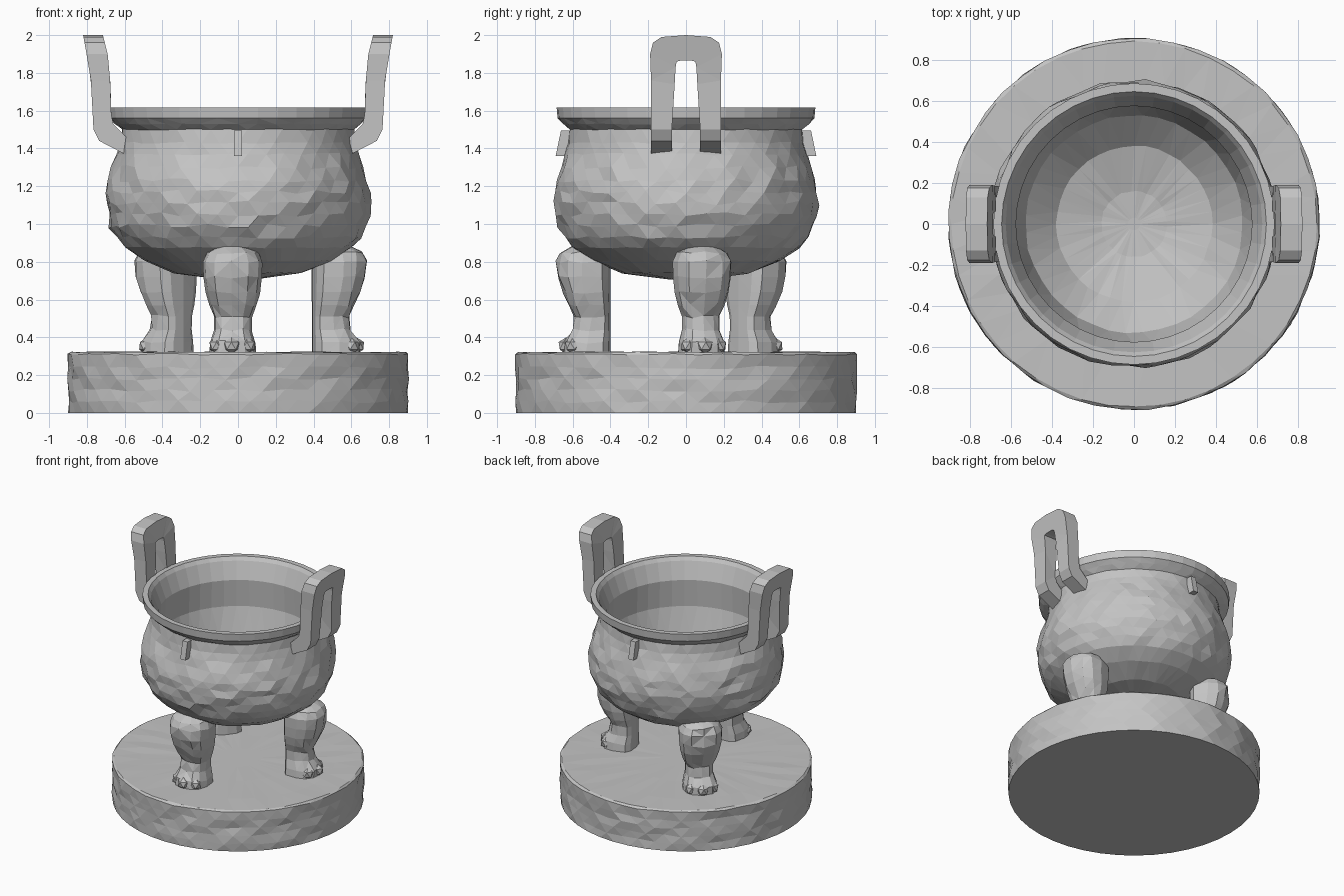
import bpy
import bmesh
import math
import random
from mathutils import Matrix, Vector

random.seed(4)
cube = bpy.data.objects.get("Cube")
if cube:
    bpy.data.objects.remove(cube)

stone = bpy.data.materials.new("grey stone")
stone.use_nodes = True
stone.diffuse_color = (0.55, 0.55, 0.55, 1)
stone.node_tree.nodes["Principled BSDF"].inputs["Base Color"].default_value = (0.55, 0.55, 0.55, 1)


def finish(bm, name):
    """Turn a bmesh into a flat-shaded, triangulated object."""
    bmesh.ops.recalc_face_normals(bm, faces=bm.faces)
    bmesh.ops.triangulate(bm, faces=bm.faces)
    mesh = bpy.data.meshes.new(name)
    bm.to_mesh(mesh)
    bm.free()
    mesh.materials.append(stone)
    obj = bpy.data.objects.new(name, mesh)
    bpy.context.collection.objects.link(obj)
    return obj


def skin(bm, rings):
    """Join consecutive closed rings of points and cap both ends."""
    loops = [[bm.verts.new(p) for p in ring] for ring in rings]
    for low, high in zip(loops, loops[1:]):
        for i in range(len(low)):
            j = (i + 1) % len(low)
            bm.faces.new((low[i], low[j], high[j], high[i]))
    bm.faces.new(loops[0])
    bm.faces.new(loops[-1])


def lathe(name, profile, sides):
    """Revolve (radius, height, roughness) rows with chiselled irregularity."""
    rings = []
    for k, (radius, z, rough) in enumerate(profile):
        ring = []
        for i in range(sides):
            a = math.tau * (i + 0.5 * (k % 2) * (rough > 0)) / sides
            r = radius + random.uniform(-rough, rough)
            ring.append((r * math.cos(a), r * math.sin(a), z + random.uniform(-rough, rough)))
        rings.append(ring)
    bm = bmesh.new()
    skin(bm, rings)
    return finish(bm, name)


def interp(table, t):
    for (a, va), (b, vb) in zip(table, table[1:]):
        if t <= b:
            return va + (vb - va) * max(0, t - a) / (b - a)
    return table[-1][1]


# Round plinth with a rough chiselled side
lathe("plinth", [
    (0.9, 0, 0), (0.9, 0.06, 0.008), (0.9, 0.12, 0.008), (0.9, 0.18, 0.008),
    (0.9, 0.24, 0.008), (0.905, 0.31, 0.004), (0.89, 0.322, 0.002),
    (0.7, 0.322, 0.003), (0.4, 0.322, 0.002), (0.15, 0.322, 0),
], 44)

# Open bowl: outside from the bottom up, over the rim, then down the inside
lathe("bowl", [
    (0.08, 0.705, 0), (0.34, 0.74, 0.004), (0.5, 0.805, 0.004), (0.6, 0.875, 0.004),
    (0.645, 0.93, 0.01), (0.675, 0.99, 0.013), (0.69, 1.05, 0.013), (0.695, 1.11, 0.013),
    (0.693, 1.17, 0.013), (0.685, 1.23, 0.013), (0.665, 1.3, 0.012), (0.64, 1.37, 0.007),
    (0.622, 1.43, 0.005), (0.615, 1.5, 0.003), (0.65, 1.53, 0.003), (0.68, 1.56, 0),
    (0.685, 1.617, 0), (0.645, 1.617, 0), (0.625, 1.59, 0), (0.575, 1.46, 0),
    (0.585, 1.25, 0), (0.53, 1.03, 0.004), (0.38, 0.89, 0.004), (0.16, 0.83, 0.003),
    (0.03, 0.82, 0),
], 40)

# Upright arched handles, curving outward, with their feet bent into the neck
outer_x = [(1.37, 0.6), (1.44, 0.735), (1.5, 0.765), (1.78, 0.78), (2.0, 0.82)]
inner_x = [(1.46, 0.59), (1.53, 0.66), (1.6, 0.675), (1.74, 0.675), (1.9, 0.69), (2.0, 0.715)]
# outer y, outer z, inner y, inner z, lift of the face nearest the bowl
half = [
    (0.185, 1.37, 0.075, 1.37, 0.09), (0.185, 1.44, 0.075, 1.44, 0.09),
    (0.185, 1.5, 0.075, 1.5, 0.08), (0.185, 1.76, 0.06, 1.74, 0),
    (0.19, 1.9, 0.055, 1.83, 0), (0.175, 1.96, 0.05, 1.86, 0), (0.13, 1.99, 0.03, 1.865, 0),
]
arch = half + [(0, 2.0, 0, 1.866, 0)] + [(-a, b, -c, d, e) for a, b, c, d, e in reversed(half)]
for side, label in ((1, "left"), (-1, "right")):
    rings = []
    for yo, zo, yi, zi, lift in arch:
        rings.append([
            (side * interp(outer_x, zo), yo, zo),
            (side * interp(inner_x, zo + lift), yo, zo + lift),
            (side * interp(inner_x, zi + lift), yi, zi + lift),
            (side * interp(outer_x, zi), yi, zi),
        ])
    bm = bmesh.new()
    skin(bm, rings)
    finish(bm, label + "_handle")

# Small slanted ribs on the neck, front and back
for side, label in ((-1, "front"), (1, "back")):
    outline = [(0.6, 1.36), (0.69, 1.36), (0.662, 1.495), (0.6, 1.495)]
    bm = bmesh.new()
    skin(bm, [[(x, side * y, z) for y, z in outline] for x in (-0.022, 0.022)])
    finish(bm, label + "_rib")

# Three legs with bulging knees, narrow shanks and clawed feet
# height, half width, back radius, front radius
leg_rows = [
    (0.315, 0.125, 0.4, 0.65), (0.375, 0.12, 0.4, 0.65), (0.44, 0.1, 0.4, 0.6),
    (0.51, 0.1, 0.4, 0.59), (0.57, 0.125, 0.4, 0.62), (0.64, 0.145, 0.4, 0.655),
    (0.72, 0.155, 0.4, 0.68), (0.8, 0.158, 0.4, 0.685), (0.85, 0.135, 0.41, 0.665),
    (0.88, 0.08, 0.44, 0.61),
]
for label, angle in (("front", -93), ("left", 9), ("back_right", 136)):
    rings = []
    for z, width, back, front in leg_rows:
        ring = []
        for i in range(12):
            a = math.tau * i / 12
            c, s = math.cos(a), math.sin(a)
            power = 0.45 if c < 0 else 0.9
            u = (front + back) / 2 + (front - back) / 2 * math.copysign(abs(c) ** power, c)
            v = width * math.copysign(abs(s) ** 0.8, s)
            rough = 0.009 if c > 0 and 0.32 < z < 0.86 else 0
            ring.append((u + random.uniform(-rough, rough), v, z + random.uniform(-rough, rough)))
        rings.append(ring)
    bm = bmesh.new()
    skin(bm, rings)
    for v in (-0.08, 0, 0.08):
        spot = Matrix.Translation(Vector((0.635 - abs(v) * 0.5, v, 0.355)))
        bmesh.ops.create_icosphere(bm, subdivisions=1, radius=0.045, matrix=spot)
    bmesh.ops.rotate(bm, verts=bm.verts, matrix=Matrix.Rotation(math.radians(angle), 3, "Z"))
    finish(bm, label + "_leg")
